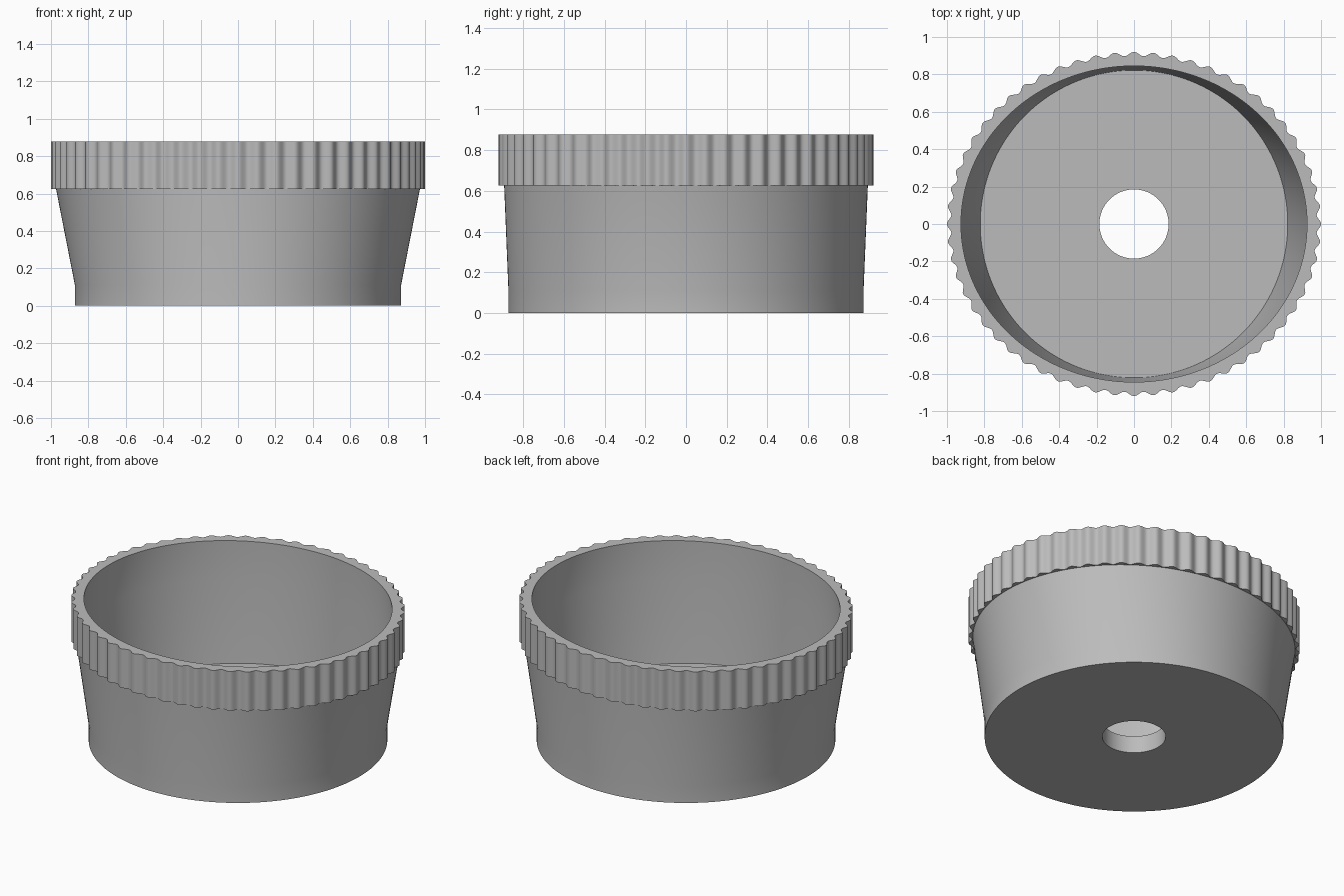
import bpy, bmesh
from math import cos, sin, pi, radians

if "Cube" in bpy.data.objects:
    bpy.data.objects.remove(bpy.data.objects["Cube"], do_unlink=True)

RIBS = 60
SEGMENTS = RIBS * 12
RIB_DEPTH = 0.022

grey = bpy.data.materials.new("plain grey")
grey.use_nodes = True
colour = (0.5, 0.5, 0.5, 1)
grey.diffuse_color = colour
grey.node_tree.nodes["Principled BSDF"].inputs["Base Color"].default_value = colour


def add_ring(bm, rx, ry, z, depth=0):
    """Elliptical ring of vertices, optionally scalloped inwards by depth."""
    ring = []
    for i in range(SEGMENTS):
        t = 2 * pi * i / SEGMENTS
        dip = depth * (1 - cos(RIBS * t)) / 2
        ring.append(bm.verts.new(((rx - dip) * cos(t), (ry - dip) * sin(t), z)))
    return ring


# Closed cross-section: half width, half depth, height, rib depth
profile = [
    (0.185, 0.185, 0, 0),            # drain hole, underside
    (0.872, 0.872, 0, 0),            # round base
    (0.872, 0.872, 0.11, 0),
    (0.973, 0.893, 0.625, 0),        # oval top of the flared wall
    (1.0, 0.92, 0.625, RIB_DEPTH),   # ribbed grip band
    (1.0, 0.92, 0.877, RIB_DEPTH),
    (0.925, 0.845, 0.877, 0),        # inner lip
    (0.925, 0.845, 0.625, 0),
    (0.822, 0.822, 0.11, 0),         # floor edge
    (0.185, 0.185, 0.11, 0),         # drain hole, floor
]

bm = bmesh.new()
rings = [add_ring(bm, *row) for row in profile]
for a, b in zip(rings, rings[1:] + rings[:1]):
    for i in range(SEGMENTS):
        j = (i + 1) % SEGMENTS
        bm.faces.new((a[i], a[j], b[j], b[i]))
bmesh.ops.recalc_face_normals(bm, faces=bm.faces)

mesh = bpy.data.meshes.new("ribbed_pot")
bm.to_mesh(mesh)
bm.free()
mesh.materials.append(grey)
pot = bpy.data.objects.new("ribbed_pot", mesh)
bpy.context.collection.objects.link(pot)

# Smooth walls, crisp rims
bpy.ops.object.select_all(action="DESELECT")
pot.select_set(True)
bpy.context.view_layer.objects.active = pot
bpy.ops.object.shade_smooth_by_angle(angle=radians(30))
